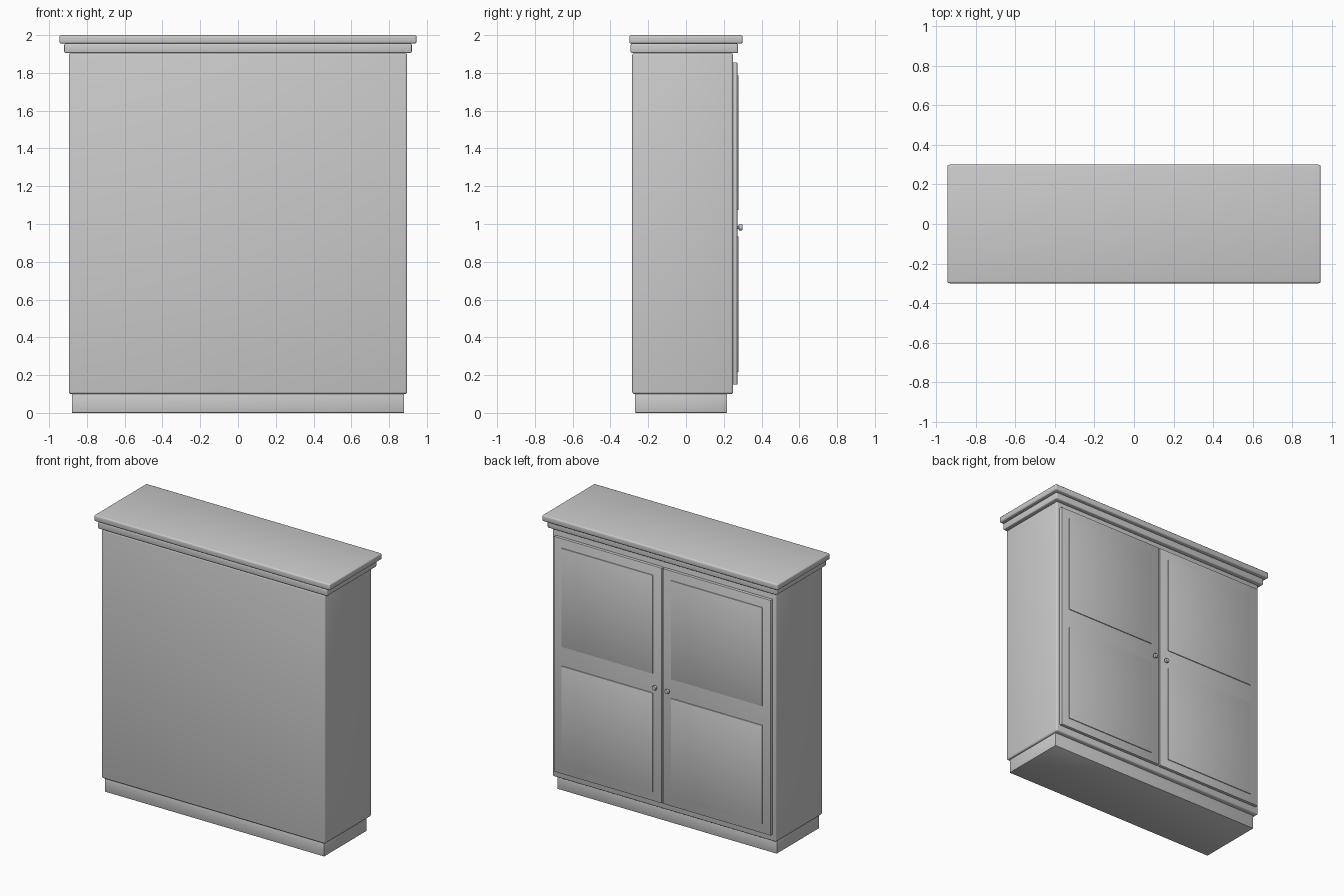
import bpy, bmesh, math
from mathutils import Matrix

if "Cube" in bpy.data.objects:
    bpy.data.objects.remove(bpy.data.objects["Cube"])


def finish(name, bm):
    mesh = bpy.data.meshes.new(name)
    bm.normal_update()
    bm.to_mesh(mesh)
    bm.free()
    ob = bpy.data.objects.new(name, mesh)
    bpy.context.collection.objects.link(ob)
    bpy.ops.object.select_all(action='DESELECT')
    ob.select_set(True)
    bpy.context.view_layer.objects.active = ob
    bpy.ops.object.shade_smooth_by_angle(angle=math.radians(35))
    return ob


def box(name, x, y, z, bevel, segments=3):
    """Rounded box from (min, max) ranges on each axis."""
    bm = bmesh.new()
    bmesh.ops.create_cube(bm, size=1)
    for v in bm.verts:
        v.co = [r[0] if c < 0 else r[1] for c, r in zip(v.co, (x, y, z))]
    bmesh.ops.bevel(bm, geom=bm.edges[:], offset=bevel, segments=segments,
                    profile=0.5, affect='EDGES')
    return finish(name, bm)


def knob(name, x, y, z):
    """Lathed knob pointing along +y."""
    profile = [(0, 0), (0.008, 0), (0.008, 0.007), (0.014, 0.009),
               (0.017, 0.014), (0.017, 0.021), (0.014, 0.027), (0, 0.029)]
    bm = bmesh.new()
    verts = [bm.verts.new((r, h, 0)) for r, h in profile]
    edges = [bm.edges.new(p) for p in zip(verts, verts[1:])]
    bmesh.ops.spin(bm, geom=verts + edges, cent=(0, 0, 0), axis=(0, 1, 0),
                   angle=math.tau, steps=20)
    bmesh.ops.remove_doubles(bm, verts=bm.verts[:], dist=1e-5)
    bmesh.ops.recalc_face_normals(bm, faces=bm.faces[:])
    bmesh.ops.transform(bm, matrix=Matrix.Translation((x, y, z)), verts=bm.verts[:])
    return finish(name, bm)


# Carcass: plinth, body and stepped cornice
box("plinth", (-0.88, 0.88), (-0.27, 0.217), (0, 0.105), 0.004, 2)
box("cabinet_body", (-0.896, 0.896), (-0.285, 0.25), (0.1, 1.905), 0.012)
box("cornice_lower", (-0.92, 0.92), (-0.293, 0.275), (1.905, 1.955), 0.008)
box("cornice_upper", (-0.945, 0.945), (-0.30, 0.30), (1.955, 2.0), 0.01)

# Pair of doors on the +y side, each with two thin raised panels and a knob
for side, s in (("left", 1), ("right", -1)):
    def span(a, b):
        return tuple(sorted((s * a, s * b)))
    box(f"door_{side}", span(0.004, 0.87), (0.245, 0.272), (0.15, 1.855), 0.003, 2)
    for part, z in (("lower", (0.217, 0.933)), ("upper", (1.073, 1.787))):
        box(f"panel_{part}_{side}", span(0.073, 0.805), (0.265, 0.278), z, 0.002, 2)
    knob(f"knob_{side}", s * 0.05, 0.271, 0.982)
